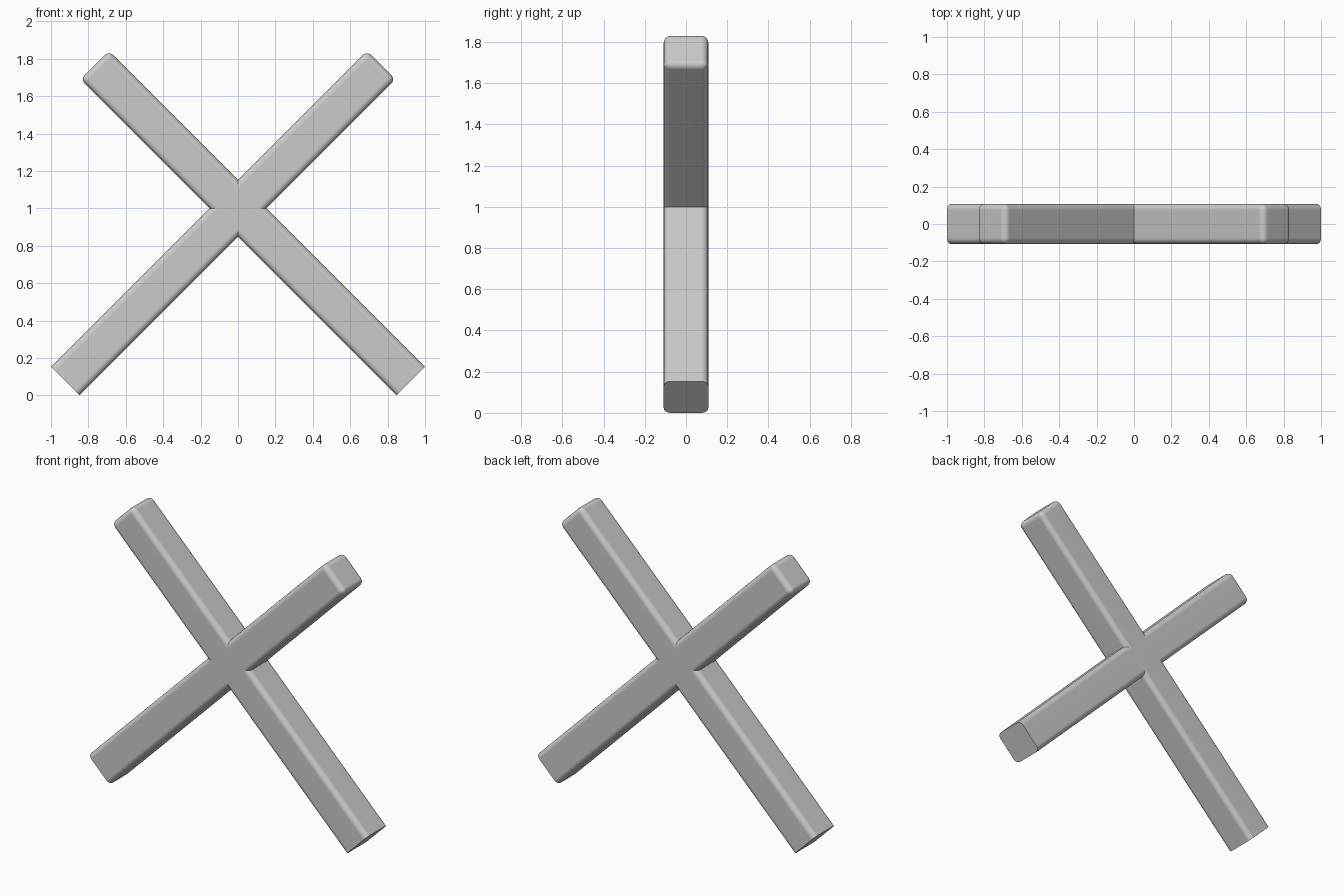
import bpy, bmesh, math
from mathutils import Matrix

if "Cube" in bpy.data.objects:
    bpy.data.objects.remove(bpy.data.objects["Cube"])

HALF = 0.108      # half thickness of the square bars
LOW = -1.306      # cut lower end, measured from the crossing
HIGH = 1.084      # rounded upper end
RADIUS = 0.033


def make_bar(name, tilt):
    bm = bmesh.new()
    bmesh.ops.create_cube(bm, size=2)
    for v in bm.verts:
        v.co.x *= HALF
        v.co.y *= HALF
        v.co.z = HIGH if v.co.z > 0 else LOW
    # round every edge except those of the flat lower end
    edges = [e for e in bm.edges if any(v.co.z > 0 for v in e.verts)]
    bmesh.ops.bevel(bm, geom=edges, offset=RADIUS, offset_type='OFFSET',
                    segments=5, profile=0.5, affect='EDGES')
    bm.transform(Matrix.Translation((0, 0, 1)) @ Matrix.Rotation(tilt, 4, 'Y'))
    bmesh.ops.recalc_face_normals(bm, faces=bm.faces)
    mesh = bpy.data.meshes.new(name)
    bm.to_mesh(mesh)
    bm.free()
    obj = bpy.data.objects.new(name, mesh)
    bpy.context.collection.objects.link(obj)
    bpy.ops.object.select_all(action='DESELECT')
    obj.select_set(True)
    bpy.context.view_layer.objects.active = obj
    bpy.ops.object.shade_smooth_by_angle(angle=math.radians(35))
    # keep the broad faces flat in shading
    wn = obj.modifiers.new("weighted_normals", 'WEIGHTED_NORMAL')
    wn.keep_sharp = True
    return obj


# two crossed bars
make_bar("right_leaning_bar", math.radians(45))
make_bar("left_leaning_bar", math.radians(-45))
